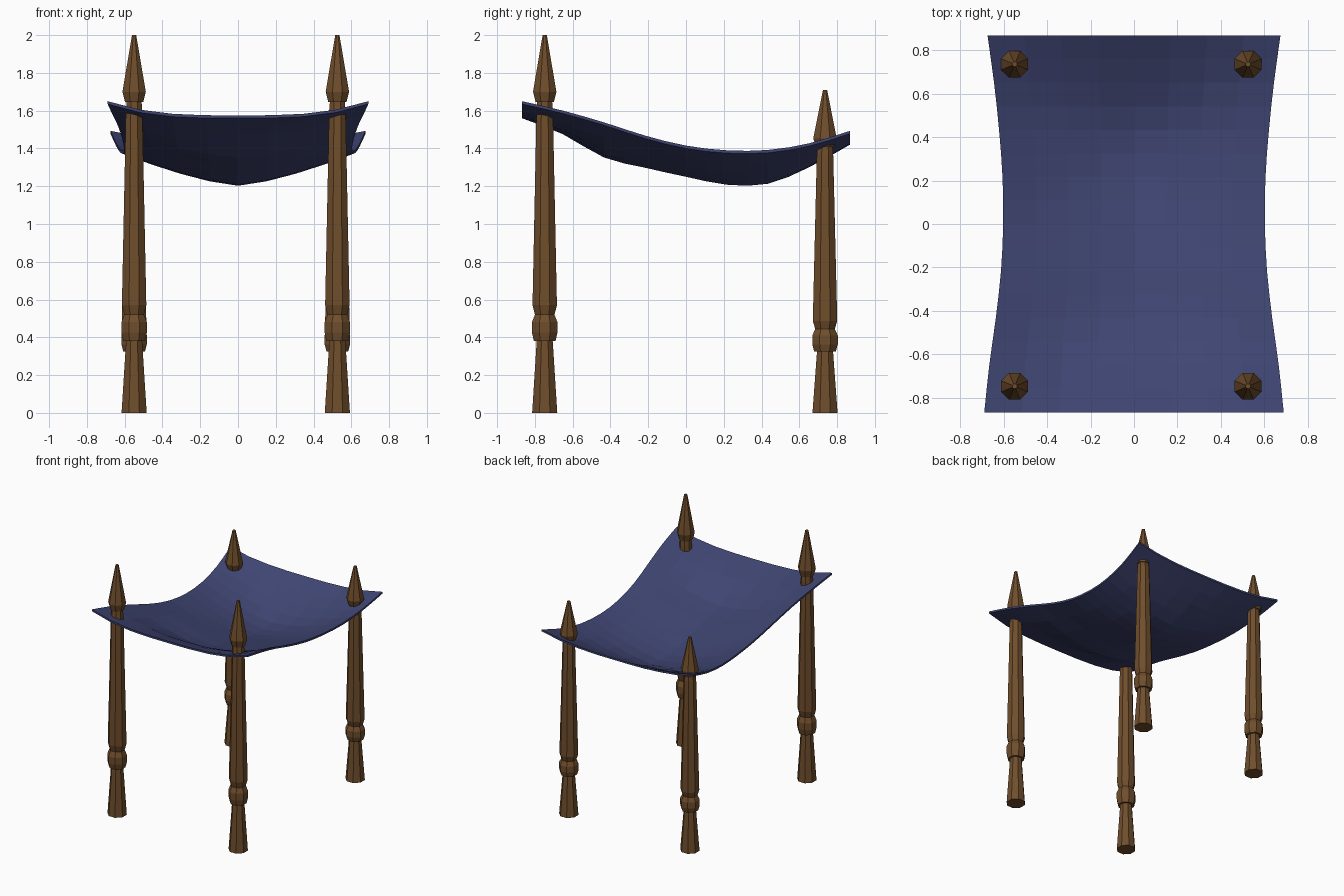
import bpy, bmesh, math

if "Cube" in bpy.data.objects:
    bpy.data.objects.remove(bpy.data.objects["Cube"])


def material(name, color):
    m = bpy.data.materials.new(name)
    m.diffuse_color = (*color, 1)
    m.use_nodes = True
    m.node_tree.nodes["Principled BSDF"].inputs["Base Color"].default_value = m.diffuse_color
    return m


wood = material("wood", (0.16, 0.075, 0.025))
fabric = material("blue_fabric", (0.05, 0.06, 0.17))


def add_object(name, bm, mat):
    bmesh.ops.recalc_face_normals(bm, faces=bm.faces)
    me = bpy.data.meshes.new(name)
    bm.to_mesh(me)
    bm.free()
    ob = bpy.data.objects.new(name, me)
    bpy.context.collection.objects.link(ob)
    me.materials.append(mat)
    return ob


# Turned post: (radius, height) profile swept into eight flat sides
POST = [(.072, 0), (.046, .38), (.062, .38), (.073, .425), (.073, .48),
        (.056, .52), (.07, .57), (.047, 1.6), (.043, 1.645), (.052, 1.645),
        (.067, 1.7), (.012, 2.0)]


def post(name, x, y, height):
    bm = bmesh.new()
    rings = []
    for r, z in POST:
        angles = [math.radians(22.5 + 45 * i) for i in range(8)]
        rings.append([bm.verts.new((x + r * math.cos(a), y + r * math.sin(a),
                                    z * height / 2)) for a in angles])
    for lo, hi in zip(rings, rings[1:]):
        for i in range(8):
            j = (i + 1) % 8
            bm.faces.new((lo[i], lo[j], hi[j], hi[i]))
    bm.faces.new(rings[0][::-1])
    bm.faces.new(rings[-1])
    add_object(name, bm, wood)


for side, x in (("left", -.55), ("right", .526)):
    post("front_post_" + side, x, -.748, 2.0)
    post("back_post_" + side, x, .736, 1.71)

# Sagging canopy: values along y from front to back
HALF_WIDTH = [.69, .667, .637, .613, .603, .606, .622, .645, .675]
SIDE_Z = [1.65, 1.60, 1.538, 1.468, 1.415, 1.39, 1.392, 1.427, 1.493]
MIDDLE_Z = [1.575, 1.49, 1.367, 1.313, 1.265, 1.223, 1.228, 1.315, 1.435]
SAG_POWER = [3.2, 2.4, 1.7, 1.4, 1.4, 1.4, 1.5, 2.2, 3.0]
COLS, ROWS, HALF_LENGTH, THICK = 8, 16, .868, .015


def sample(vals, k):
    # row k: table value, or smooth midpoint of its neighbours
    i = k // 2
    if k % 2 == 0:
        return vals[i]
    a = vals[i - 1] if i else 2 * vals[0] - vals[1]
    d = vals[i + 2] if i + 2 < len(vals) else 2 * vals[-1] - vals[-2]
    return (9 * (vals[i] + vals[i + 1]) - a - d) / 16


bm = bmesh.new()
layers = []
for drop in (0, THICK):
    grid = []
    for k in range(ROWS + 1):
        w, s, c, p = (sample(v, k) for v in (HALF_WIDTH, SIDE_Z, MIDDLE_Z, SAG_POWER))
        y = HALF_LENGTH * (2 * k / ROWS - 1)
        row = []
        for i in range(COLS + 1):
            t = 2 * i / COLS - 1
            row.append(bm.verts.new((t * w, y, c + (s - c) * abs(t) ** p - drop)))
        grid.append(row)
    layers.append(grid)
    for k in range(ROWS):
        for i in range(COLS):
            bm.faces.new((grid[k][i], grid[k][i + 1], grid[k + 1][i + 1], grid[k + 1][i]))

# Canopy rim joining top and underside
top, under = layers
for k in range(ROWS):
    for i in (0, COLS):
        bm.faces.new((top[k][i], top[k + 1][i], under[k + 1][i], under[k][i]))
for i in range(COLS):
    for k in (0, ROWS):
        bm.faces.new((top[k][i], top[k][i + 1], under[k][i + 1], under[k][i]))
add_object("canopy", bm, fabric)
